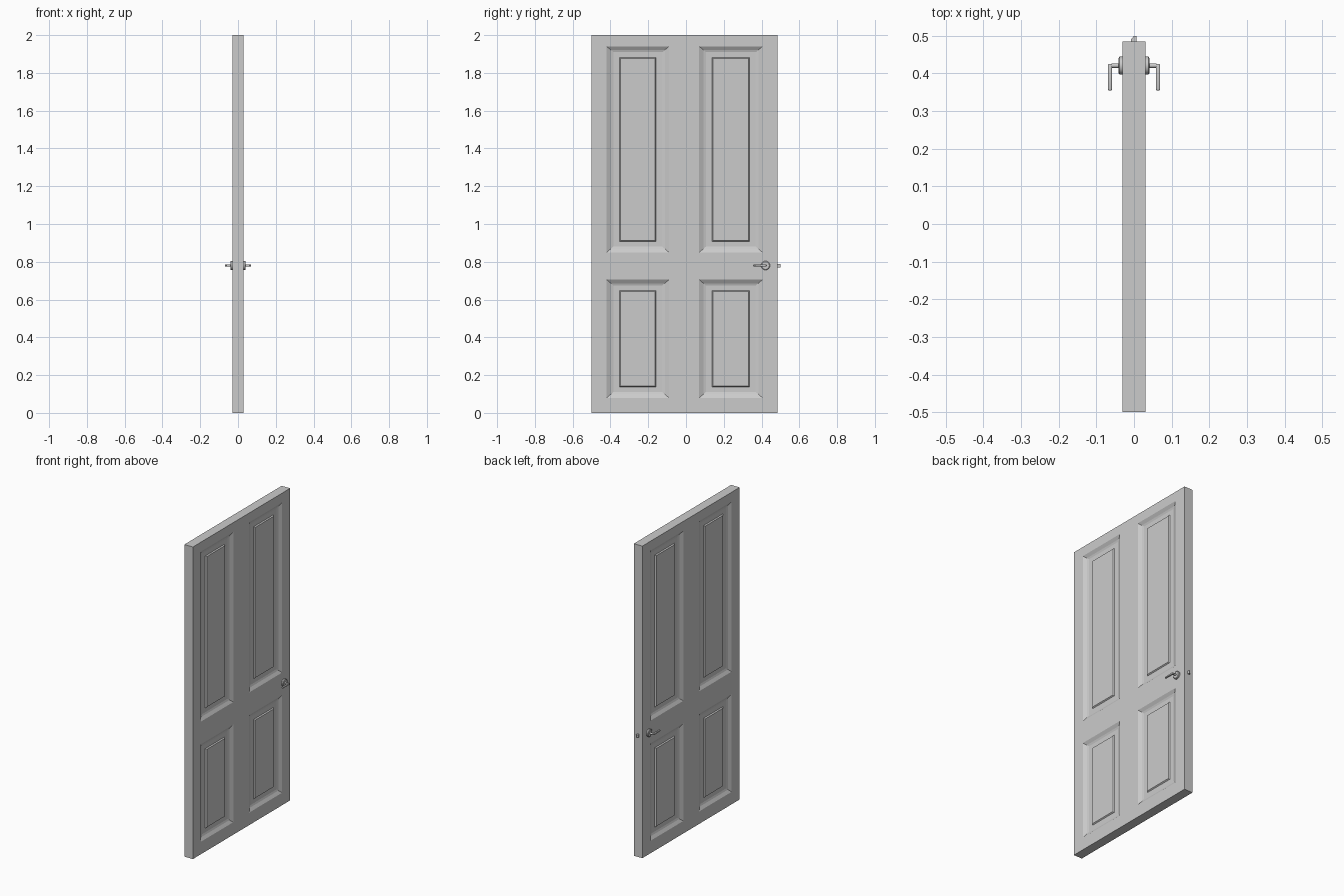
import bpy, bmesh
from math import pi
from mathutils import Matrix, Vector

if "Cube" in bpy.data.objects:
    bpy.data.objects.remove(bpy.data.objects["Cube"])

HALF = 0.03                                   # half the slab thickness
YS = [-0.5, -0.42, -0.09, 0.07, 0.405, 0.485]  # stile and panel lines
ZS = [0.0, 0.08, 0.705, 0.85, 1.94, 2.0]       # rail and panel lines
# panel moulding: (inset, depth below the face)
PROFILE = [(0.0, 0.0), (0.022, 0.012), (0.036, 0.016), (0.068, 0.016), (0.074, 0.009)]
HANDLE_Y, HANDLE_Z = 0.421, 0.78


def finish(bm, name, smooth=False):
    bmesh.ops.recalc_face_normals(bm, faces=bm.faces[:])
    me = bpy.data.meshes.new(name)
    bm.to_mesh(me)
    bm.free()
    ob = bpy.data.objects.new(name, me)
    bpy.context.collection.objects.link(ob)
    if smooth:
        bpy.ops.object.select_all(action='DESELECT')
        ob.select_set(True)
        bpy.context.view_layer.objects.active = ob
        bpy.ops.object.shade_smooth_by_angle()
    return ob


def ring(bm, x, y0, y1, z0, z1):
    return [bm.verts.new((x, y, z)) for y, z in ((y0, z0), (y1, z0), (y1, z1), (y0, z1))]


def panel(bm, side, y0, y1, z0, z1):
    rings = [ring(bm, side * (HALF - d), y0 + i, y1 - i, z0 + i * 0.85, z1 - i * 0.85)
             for i, d in PROFILE]
    for a, b in zip(rings, rings[1:]):
        for k in range(4):
            bm.faces.new((a[k], a[(k + 1) % 4], b[(k + 1) % 4], b[k]))
    bm.faces.new(rings[-1])


# door slab: moulded panels on both faces, joined around the rim
bm = bmesh.new()
for side in (-1, 1):
    for i in range(5):
        for j in range(5):
            cell = (YS[i], YS[i + 1], ZS[j], ZS[j + 1])
            if i in (1, 3) and j in (1, 3):
                panel(bm, side, *cell)
            else:
                bm.faces.new(ring(bm, side * HALF, *cell))
bmesh.ops.remove_doubles(bm, verts=bm.verts[:], dist=1e-5)
rim = [e for e in bm.edges if e.is_boundary]
bmesh.ops.bridge_loops(bm, edges=rim)
finish(bm, "door_slab")


def disc(bm, x0, x1, r0, r1):
    m = Matrix.Translation(((x0 + x1) / 2, HANDLE_Y, HANDLE_Z)) @ Matrix.Rotation(pi / 2, 4, 'Y')
    bmesh.ops.create_cone(bm, cap_ends=True, segments=32, radius1=r0, radius2=r1,
                          depth=x1 - x0, matrix=m)


# lever handles, one on each face
for side, name in ((1, "outer"), (-1, "inner")):
    bm = bmesh.new()
    disc(bm, 0.028, 0.038, 0.024, 0.024)
    disc(bm, 0.038, 0.041, 0.024, 0.020)
    disc(bm, 0.041, 0.060, 0.006, 0.006)
    bmesh.ops.scale(bm, vec=(side, 1, 1), verts=bm.verts[:])
    finish(bm, name + "_rosette", True)

    bm = bmesh.new()
    m = Matrix.Translation((side * 0.064, 0.390, HANDLE_Z)) @ Matrix.Diagonal((0.011, 0.070, 0.012, 1))
    bmesh.ops.create_cube(bm, size=1, matrix=m)
    for v in bm.verts:                        # slight taper to the tip
        if v.co.y < 0.39:
            v.co.z = HANDLE_Z + (v.co.z - HANDLE_Z) * 0.75
    bmesh.ops.bevel(bm, geom=bm.edges[:], offset=0.003, segments=3, affect='EDGES', profile=0.5)
    finish(bm, name + "_lever", True)

# latch bolt with one slanted side
bm = bmesh.new()
outline = [(-0.008, 0.48), (0.006, 0.48), (0.006, 0.5), (0.0, 0.5), (-0.008, 0.491)]
face = bm.faces.new([bm.verts.new((x, y, 0.770)) for x, y in outline])
ext = bmesh.ops.extrude_face_region(bm, geom=[face])["geom"]
bmesh.ops.translate(bm, vec=Vector((0, 0, 0.018)),
                    verts=[g for g in ext if isinstance(g, bmesh.types.BMVert)])
finish(bm, "latch_bolt")
